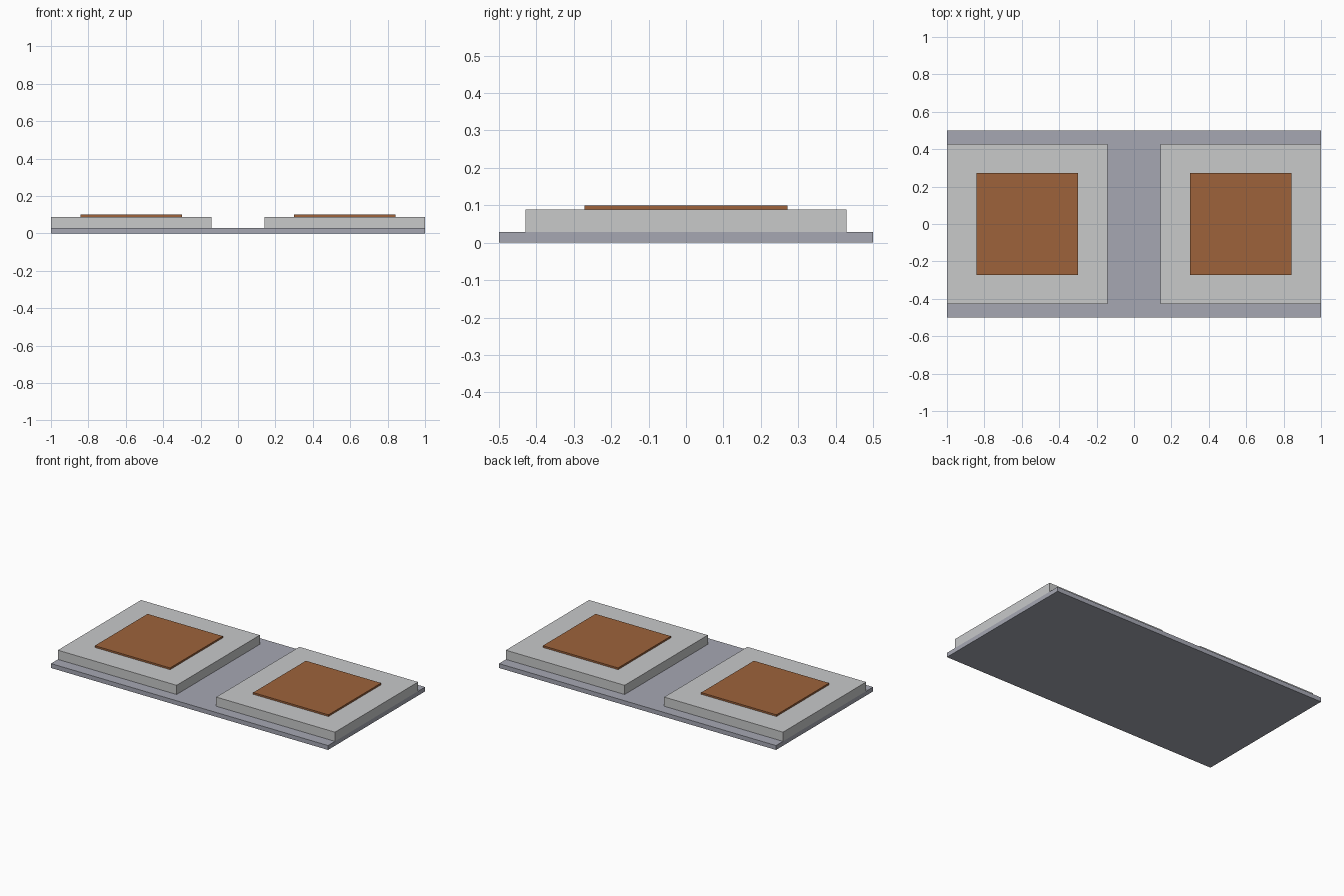
import bpy

cube = bpy.data.objects.get("Cube")
if cube:
    bpy.data.objects.remove(cube, do_unlink=True)


def material(name, rgb):
    mat = bpy.data.materials.new(name)
    mat.use_nodes = True
    mat.diffuse_color = (*rgb, 1)
    mat.node_tree.nodes["Principled BSDF"].inputs["Base Color"].default_value = (*rgb, 1)
    return mat


def slab(name, x, width, depth, bottom, top, mat):
    bpy.ops.mesh.primitive_cube_add(size=1, location=(x, 0, (bottom + top) / 2))
    obj = bpy.context.object
    obj.name = name
    obj.scale = (width, depth, top - bottom)
    bpy.ops.object.transform_apply(location=False, rotation=False, scale=True)
    obj.data.materials.append(mat)
    return obj


blue_grey = material("blue grey", (0.38, 0.39, 0.45))
light_grey = material("light grey", (0.58, 0.585, 0.59))
copper = material("copper brown", (0.34, 0.123, 0.043))

BASE_TOP, BLOCK_TOP, PAD_TOP = 0.0286, 0.0886, 0.1
BLOCK, PAD = 0.857, 0.543

# Thin base plate
slab("base_plate", 0, 2, 1, 0, BASE_TOP, blue_grey)

# Square block with a copper pad on each side, flush with the plate ends
for side, sign in (("left", 1), ("right", -1)):
    x = sign * (1 - BLOCK / 2)
    slab(side + "_block", x, BLOCK, BLOCK, BASE_TOP, BLOCK_TOP, light_grey)
    slab(side + "_pad", x, PAD, PAD, BLOCK_TOP, PAD_TOP, copper)
